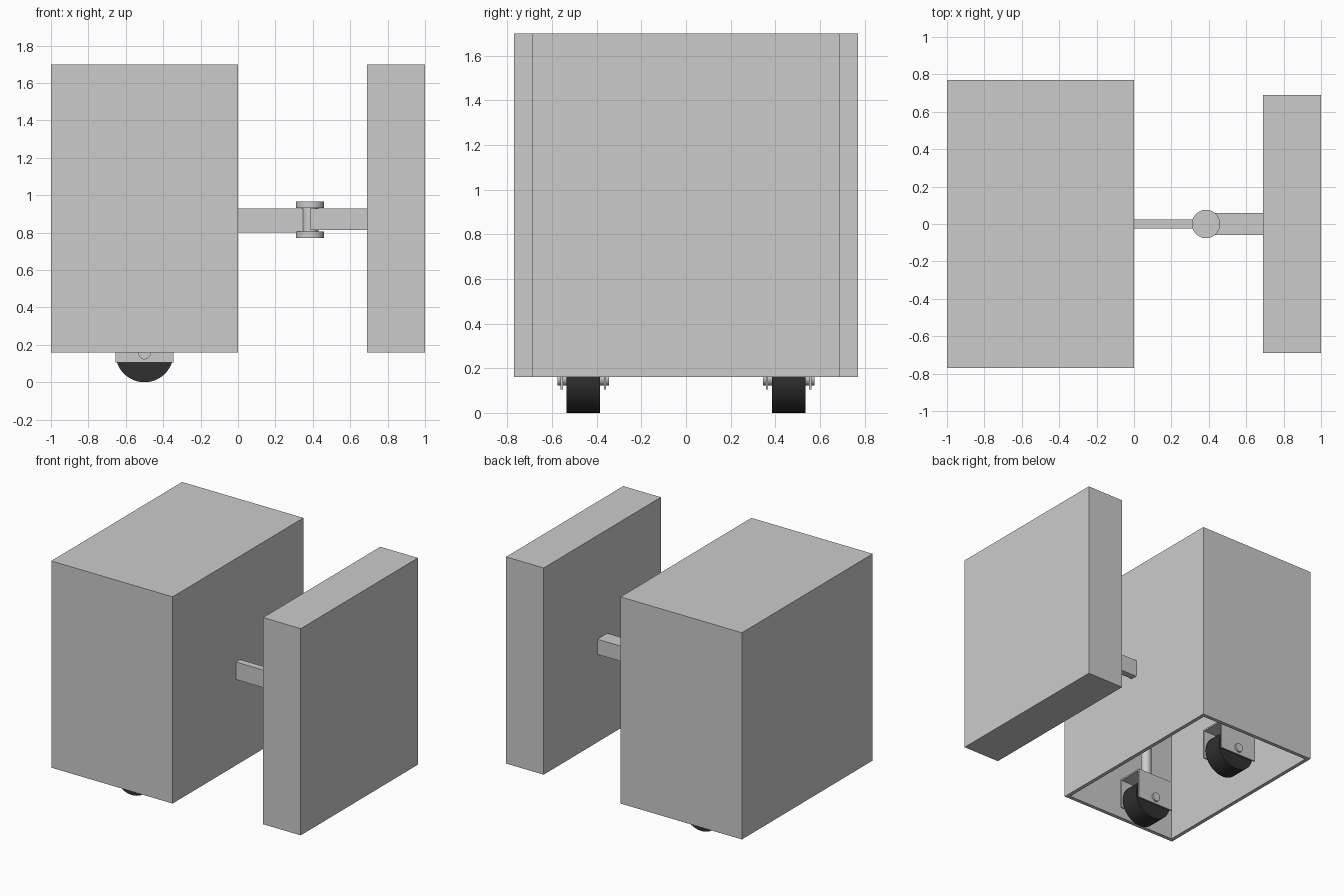
import bpy, bmesh
from math import radians
from mathutils import Matrix

if "Cube" in bpy.data.objects:
    bpy.data.objects.remove(bpy.data.objects["Cube"])


def finish(bm, name, smooth=False, mat=None):
    bmesh.ops.recalc_face_normals(bm, faces=bm.faces)
    me = bpy.data.meshes.new(name)
    bm.to_mesh(me)
    bm.free()
    ob = bpy.data.objects.new(name, me)
    bpy.context.collection.objects.link(ob)
    if mat:
        me.materials.append(mat)
    if smooth:
        bpy.ops.object.select_all(action='DESELECT')
        ob.select_set(True)
        bpy.context.view_layer.objects.active = ob
        bpy.ops.object.shade_smooth_by_angle(angle=radians(35))
    return ob


def add_box(bm, x, y, z):
    verts = bmesh.ops.create_cube(bm, size=1)["verts"]
    for v in verts:
        for i, (lo, hi) in enumerate((x, y, z)):
            v.co[i] = lo if v.co[i] < 0 else hi


def box(name, x, y, z):
    bm = bmesh.new()
    add_box(bm, x, y, z)
    return finish(bm, name)


def cylinder(name, center, radius, length, axis='Z', segs=32, mat=None):
    bm = bmesh.new()
    m = Matrix.Translation(center)
    if axis == 'Y':
        m = m @ Matrix.Rotation(radians(90), 4, 'X')
    bmesh.ops.create_cone(bm, cap_ends=True, segments=segs, radius1=radius,
                          radius2=radius, depth=length, matrix=m)
    return finish(bm, name, True, mat)


rubber = bpy.data.materials.new("dark_rubber")
rubber.diffuse_color = (0.03, 0.03, 0.03, 1)
rubber.use_nodes = True
rubber.node_tree.nodes["Principled BSDF"].inputs["Base Color"].default_value = rubber.diffuse_color

# Hollow body, open underneath, with thick walls
T = 0.04
bm = bmesh.new()
add_box(bm, (-1, 0), (-0.77, 0.77), (0.16, 1.70))
bm.faces.ensure_lookup_table()
bottom = min(bm.faces, key=lambda f: f.calc_center_median().z)
rim = bmesh.ops.inset_region(bm, faces=[bottom], thickness=T)
up = bmesh.ops.extrude_face_region(bm, geom=[bottom])
bmesh.ops.translate(bm, vec=(0, 0, 1.54 - T),
                    verts=[g for g in up["geom"] if isinstance(g, bmesh.types.BMVert)])
if bottom.is_valid:
    bmesh.ops.delete(bm, geom=[bottom], context='FACES_ONLY')
finish(bm, "body_shell")

# Front panel
box("panel", (0.69, 1.0), (-0.69, 0.69), (0.16, 1.70))

# Hinged arm between body and panel
HX = 0.385
box("body_arm", (-0.01, HX), (-0.025, 0.025), (0.80, 0.93))
box("panel_arm", (HX, 0.70), (-0.058, 0.058), (0.815, 0.928))
cylinder("hinge_pin", (HX, 0, 0.868), 0.045, 0.16)
for label, z in (("lower", 0.788), ("upper", 0.948)):
    cylinder(label + "_hinge_cap", (HX, 0, z), 0.076, 0.035)

# Two casters hung on rods from the ceiling of the body
for side, y in (("left", -0.46), ("right", 0.46)):
    cylinder(side + "_wheel", (-0.5, y, 0.155), 0.155, 0.15, 'Y', 48, rubber)
    cylinder(side + "_axle", (-0.5, y, 0.155), 0.033, 0.232, 'Y', 24)
    bm = bmesh.new()
    for s in (-1, 1):
        c = y + s * 0.097
        add_box(bm, (-0.655, -0.345), (c - 0.005, c + 0.005), (0.105, 0.335))
    add_box(bm, (-0.655, -0.345), (y - 0.102, y + 0.102), (0.325, 0.337))
    finish(bm, side + "_fork")
    cylinder(side + "_rod", (-0.5, y, 1.0), 0.037, 1.33, 'Z', 24)
